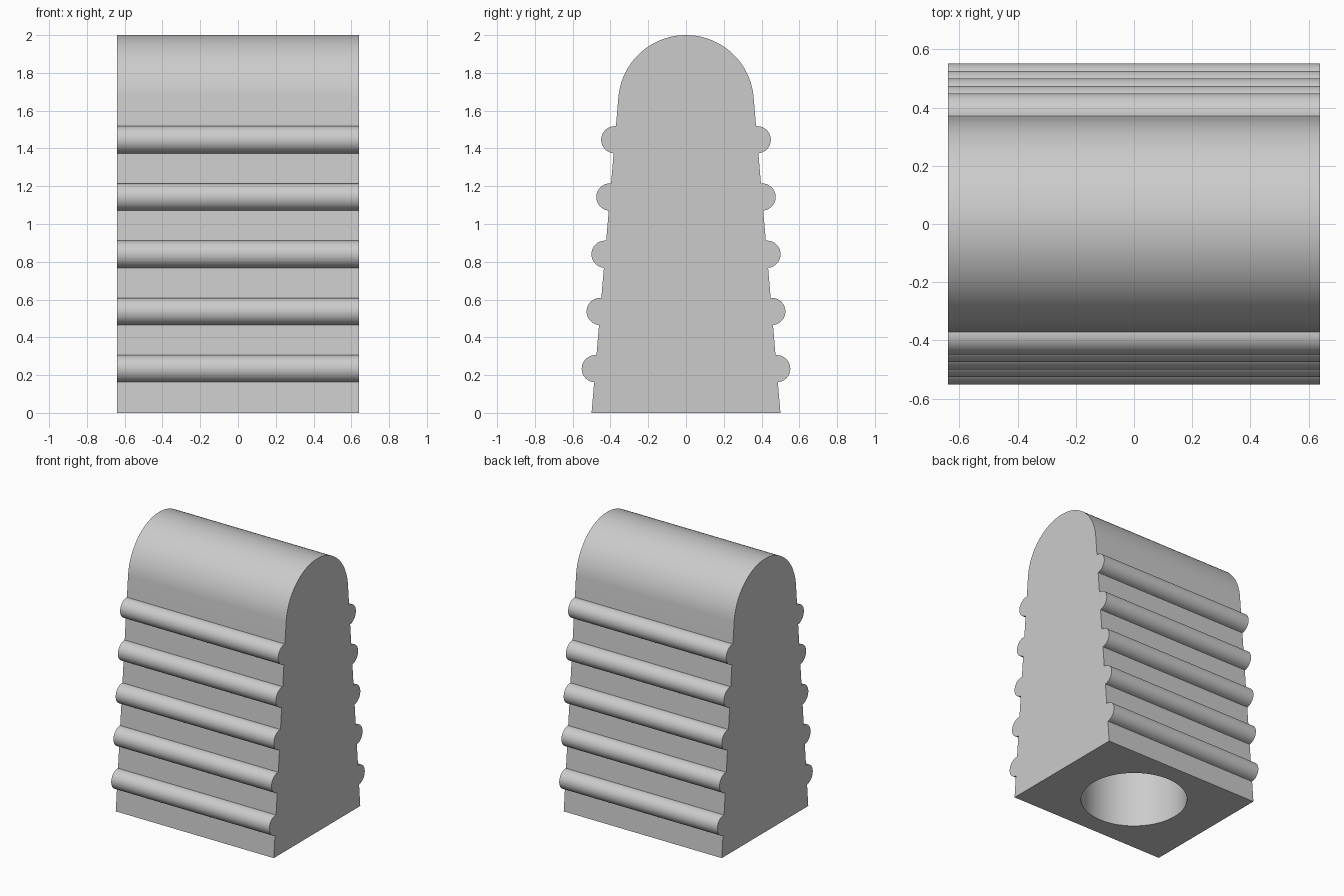
import bpy
import bmesh
from math import atan, cos, sin, pi, radians, sqrt

cube = bpy.data.objects.get("Cube")
if cube:
    bpy.data.objects.remove(cube, do_unlink=True)

HALF_LENGTH = 0.64
HEIGHT = 2.0
BASE_HALF = 0.5
TAPER = 0.085          # inward lean of each side per unit of height
RIDGE_RADIUS = 0.072
RIDGE_HEIGHTS = [0.234 + 0.303 * i for i in range(5)]
LEAN = atan(TAPER)


def arc(cy, cz, radius, start, end, steps):
    return [(cy + radius * cos(start + (end - start) * i / steps),
             cz + radius * sin(start + (end - start) * i / steps))
            for i in range(steps + 1)]


# Half profile: foot, five half-round ridges, then a tangent rounded top
half = [(BASE_HALF, 0.0)]
for z in RIDGE_HEIGHTS:
    half += arc(BASE_HALF - TAPER * z, z, RIDGE_RADIUS, LEAN - pi / 2, LEAN + pi / 2, 24)
slant = sqrt(1 + TAPER ** 2)
top_radius = (BASE_HALF - TAPER * HEIGHT) / (slant - TAPER)
half += arc(0, HEIGHT - top_radius, top_radius, LEAN, pi / 2, 32)
profile = half + [(-y, z) for y, z in reversed(half[:-1])]

# Ribbed body, extruded along its length
bm = bmesh.new()
end_face = bm.faces.new([bm.verts.new((-HALF_LENGTH, y, z)) for y, z in profile])
extruded = bmesh.ops.extrude_face_region(bm, geom=[end_face], use_keep_orig=True)
moved = [v for v in extruded["geom"] if isinstance(v, bmesh.types.BMVert)]
bmesh.ops.translate(bm, verts=moved, vec=(2 * HALF_LENGTH, 0, 0))
bmesh.ops.recalc_face_normals(bm, faces=bm.faces)
mesh = bpy.data.meshes.new("ribbed_body")
bm.to_mesh(mesh)
bm.free()
body = bpy.data.objects.new("ribbed_body", mesh)
bpy.context.collection.objects.link(body)

grey = bpy.data.materials.new("light_grey")
grey.use_nodes = True
grey.diffuse_color = (0.6, 0.6, 0.6, 1)
grey.node_tree.nodes["Principled BSDF"].inputs["Base Color"].default_value = (0.6, 0.6, 0.6, 1)
mesh.materials.append(grey)

# Round socket in the underside
SOCKET_DEPTH = 1.0
bpy.ops.mesh.primitive_cylinder_add(vertices=96, radius=0.36, depth=2 * SOCKET_DEPTH)
cutter = bpy.context.object
cutter.name = "socket_cutter"
cutter.hide_render = True
cutter.data.materials.append(grey)

socket = body.modifiers.new("socket", "BOOLEAN")
socket.operation = "DIFFERENCE"
socket.solver = "EXACT"
socket.object = cutter
bpy.ops.object.select_all(action="DESELECT")
body.select_set(True)
bpy.context.view_layer.objects.active = body
bpy.ops.object.modifier_apply(modifier=socket.name)
bpy.data.objects.remove(cutter, do_unlink=True)
bpy.ops.object.shade_smooth_by_angle(angle=radians(30))
